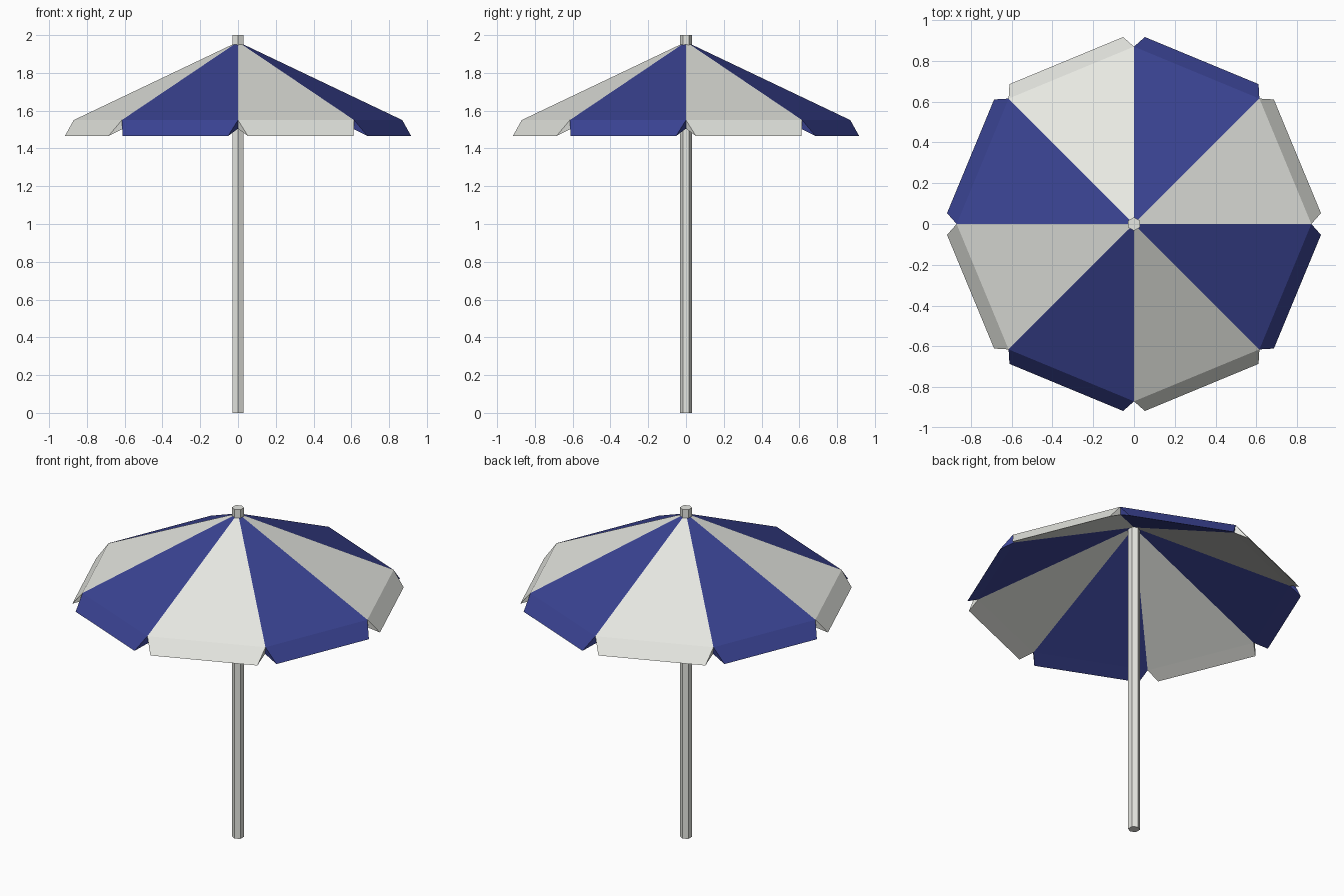
import bpy, bmesh
from math import radians
from mathutils import Matrix, Vector

if "Cube" in bpy.data.objects:
    bpy.data.objects.remove(bpy.data.objects["Cube"])


def material(name, rgb):
    m = bpy.data.materials.new(name)
    m.diffuse_color = (*rgb, 1)
    m.use_nodes = True
    m.node_tree.nodes["Principled BSDF"].inputs["Base Color"].default_value = m.diffuse_color
    return m


white = material("off_white", (0.80, 0.81, 0.765))
blue = material("navy_blue", (0.042, 0.056, 0.29))


def finish(name, bm, mats):
    me = bpy.data.meshes.new(name)
    bm.to_mesh(me)
    bm.free()
    for m in mats:
        me.materials.append(m)
    ob = bpy.data.objects.new(name, me)
    bpy.context.collection.objects.link(ob)
    return ob


# hexagonal pole, one corner towards the front
bm = bmesh.new()
bmesh.ops.create_cone(bm, cap_ends=True, segments=6, radius1=0.033, radius2=0.033, depth=2,
                      matrix=Matrix.Translation((0, 0, 1)))
if max(v.co.y for v in bm.verts) < 0.032:
    bmesh.ops.rotate(bm, verts=bm.verts, matrix=Matrix.Rotation(radians(30), 3, 'Z'))
finish("pole", bm, [white])

# canopy: eight alternating panels with thickness, each ending in a wedge-shaped flared flap
R, TOP, RIM, HEM = 0.87, 1.95, 1.55, 1.465
THICK, FLARE, INSET = 0.045, 0.064, 0.031
bm = bmesh.new()
for k in range(8):
    a = Matrix.Rotation(radians(45 * k), 3, 'Z')
    b = Matrix.Rotation(radians(45 * (k + 1)), 3, 'Z')

    def pair(r, z):
        return a @ Vector((r, 0, z)), b @ Vector((r, 0, z))

    top0, top1 = pair(0.03, TOP)
    rim0, rim1 = pair(R, RIM)
    in_top0, in_top1 = pair(0.03, TOP - THICK)
    in_rim0, in_rim1 = pair(R - 0.01, RIM - THICK)
    along = (rim1 - rim0).normalized()
    out = Vector((along.y, -along.x, 0))
    drop = out * FLARE + Vector((0, 0, HEM - RIM))
    hem0 = rim0 + along * INSET + drop
    hem1 = rim1 - along * INSET + drop
    for pts in ((top0, rim0, rim1, top1), (rim0, hem0, hem1, rim1),              # upper skin
                (in_top0, in_top1, in_rim1, in_rim0), (in_rim0, in_rim1, hem1, hem0),  # lining
                (rim0, in_rim0, hem0), (rim1, hem1, in_rim1)):                   # flap ends
        f = bm.faces.new([bm.verts.new(p) for p in pts])
        f.material_index = k % 2
bmesh.ops.remove_doubles(bm, verts=bm.verts, dist=0.0005)
finish("canopy", bm, [white, blue])
